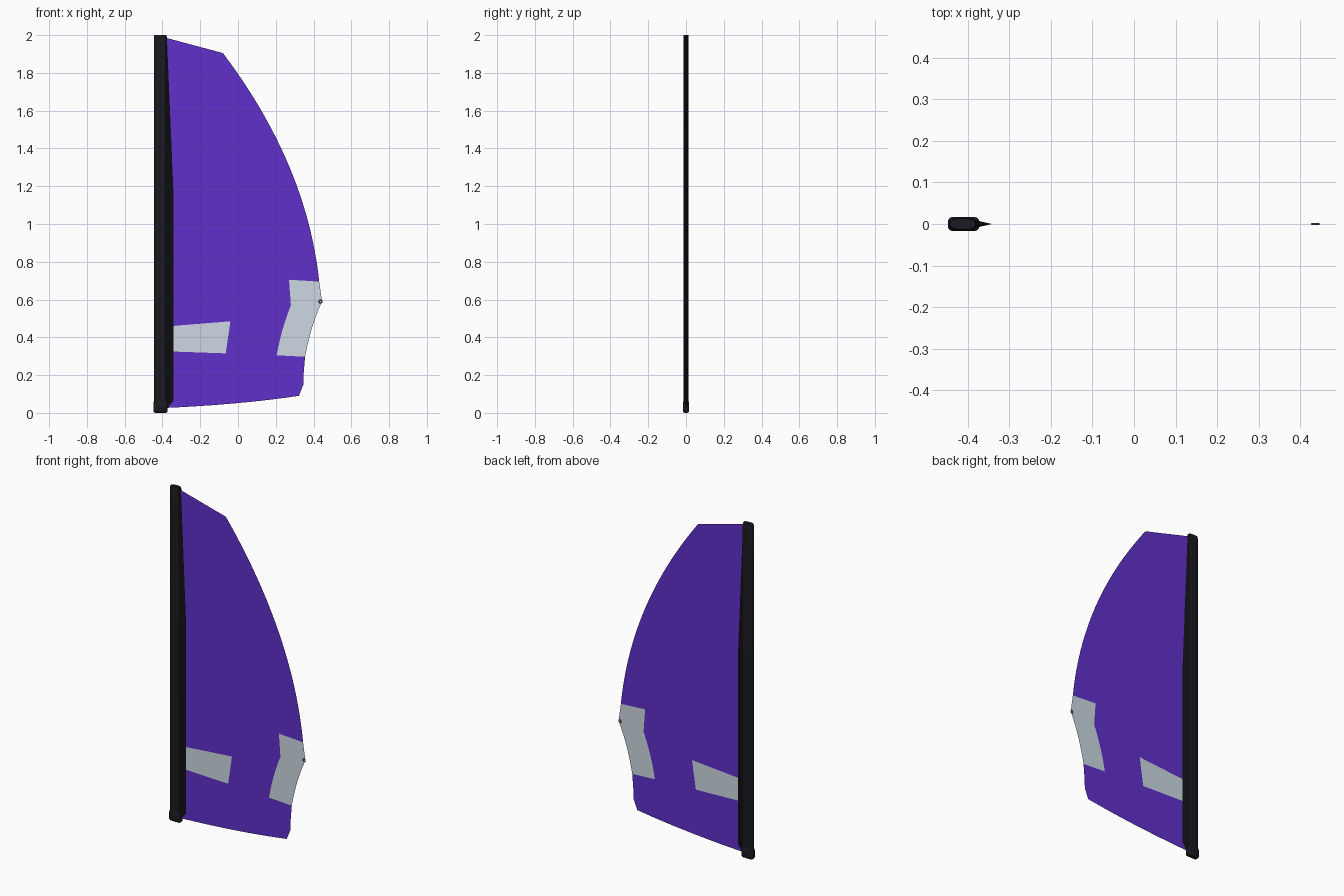
import bpy, bmesh, math
from mathutils import Vector
from mathutils.geometry import delaunay_2d_cdt

if "Cube" in bpy.data.objects:
    bpy.data.objects.remove(bpy.data.objects["Cube"])


def material(name, rgb):
    m = bpy.data.materials.new(name)
    m.diffuse_color = (*rgb, 1)
    m.use_nodes = True
    m.node_tree.nodes["Principled BSDF"].inputs["Base Color"].default_value = m.diffuse_color
    return m


purple = material("purple_cloth", (0.118, 0.03, 0.60))
grey = material("pale_grey_window", (0.61, 0.69, 0.76))
black = material("black_sleeve", (0.010, 0.010, 0.015))
deep_black = material("deep_black_tail", (0.005, 0.005, 0.007))
steel = material("dark_grey_metal", (0.06, 0.07, 0.08))


def make_object(name, bm, mats):
    me = bpy.data.meshes.new(name)
    bm.to_mesh(me)
    bm.free()
    for m in mats:
        me.materials.append(m)
    ob = bpy.data.objects.new(name, me)
    bpy.context.collection.objects.link(ob)
    return ob


def smooth(ob, angle):
    bpy.ops.object.select_all(action='DESELECT')
    ob.select_set(True)
    bpy.context.view_layer.objects.active = ob
    bpy.ops.object.shade_smooth_by_angle(angle=math.radians(angle))


def quad_curve(a, c, b, n):
    """Points on a quadratic curve from a to b pulled towards c."""
    a, c, b = Vector(a), Vector(c), Vector(b)
    return [a * (1 - t) ** 2 + c * 2 * t * (1 - t) + b * t * t
            for t in (i / n for i in range(n + 1))]


def inside(p, poly):
    """Even-odd test of a point against a closed outline."""
    hit = False
    for a, b in zip(poly, poly[1:] + poly[:1]):
        if (a.y > p.y) != (b.y > p.y):
            if p.x < a.x + (p.y - a.y) * (b.x - a.x) / (b.y - a.y):
                hit = not hit
    return hit


# Sail: flat sheet, with the window panels cut in as faces
leech = quad_curve((-0.08, 1.905), (0.364, 1.318), (0.43, 0.695), 24)
clew = [Vector((0.445, 0.59))]
hollow = quad_curve((0.445, 0.59), (0.385, 0.46), (0.355, 0.297), 8)[1:]
tack_side = [Vector((0.347, 0.2)), Vector((0.346, 0.15)), Vector((0.322, 0.09))]
foot = quad_curve((0.322, 0.09), (0.0, 0.043), (-0.39, 0.026), 10)[1:]
outline = leech + clew + hollow + tack_side + foot + [Vector((-0.39, 1.988))]
clew_window = ([leech[-1]] + clew + hollow +
               quad_curve((0.205, 0.305), (0.228, 0.44), (0.28, 0.57), 6) +
               [Vector((0.27, 0.705))])
luff_window = [Vector(p) for p in
               ((-0.35, 0.46), (-0.04, 0.485), (-0.065, 0.315), (-0.35, 0.325))]
pts, edges = [], []
for poly in (outline, clew_window, luff_window):
    s, n = len(pts), len(poly)
    edges += [(s + i, s + (i + 1) % n) for i in range(n)]
    pts += poly
verts, _, faces, *_ = delaunay_2d_cdt(pts, edges, [], 0, 1e-5)
bm = bmesh.new()
vs = [bm.verts.new((v.x, 0, v.y)) for v in verts]
for f in faces:
    mid = sum((verts[i] for i in f), Vector((0, 0))) / len(f)
    if inside(mid, outline):
        face = bm.faces.new([vs[i] for i in f])
        window = inside(mid, clew_window) or inside(mid, luff_window)
        face.material_index = 1 if window else 0
for face in bm.faces:  # all faces look to the front
    face.normal_update()
    if face.normal.y > 0:
        face.normal_flip()
make_object("sail", bm, [purple, grey])


# Mast sleeve: rounded nose section with a wedge tail, lofted up the mast
def section(z, tail, k=1.0):
    half = []
    for i in range(7):  # rounded nose
        a = math.pi / 2 * i / 6
        half.append((-0.424 - 0.022 * math.cos(a), 0.0145 * math.sin(a)))
    half += [(-0.398, 0.0145), (-0.386, 0.0125), (-0.381, 0.009)]
    ring = half + [(tail, 0)] + [(x, -y) for x, y in reversed(half[1:])]
    return [(-0.412 + (x + 0.412) * k, y * k, z) for x, y in ring]


bm = bmesh.new()
rings = [[bm.verts.new(p) for p in section(*s)] for s in (
    (0.028, -0.372), (0.065, -0.342), (1.17, -0.342),
    (1.99, -0.3765), (2.0, -0.378, 0.9))]
for lo, hi in zip(rings, rings[1:]):
    n = len(lo)
    for i in range(n):
        face = bm.faces.new((lo[i], lo[(i + 1) % n], hi[(i + 1) % n], hi[i]))
        face.material_index = 1 if i in (8, 9, 10, 11) else 0  # wedge tail
bm.faces.new(rings[0])
bm.faces.new(rings[-1])
bmesh.ops.recalc_face_normals(bm, faces=bm.faces)
smooth(make_object("mast_sleeve", bm, [black, deep_black]), 25)

# Mast foot: rounded block at the bottom of the sleeve
bm = bmesh.new()
bmesh.ops.create_cube(bm, size=1)
for v in bm.verts:
    v.co = (-0.41 + v.co.x * 0.076, v.co.y * 0.034, 0.0325 + v.co.z * 0.065)
bmesh.ops.bevel(bm, geom=bm.edges[:], offset=0.012, segments=3,
                profile=0.5, affect='EDGES')
smooth(make_object("mast_foot", bm, [black]), 40)

# Clew ring: small metal eyelet at the aft corner
bpy.ops.mesh.primitive_torus_add(
    location=(0.4365, 0, 0.59), rotation=(math.pi / 2, 0, 0),
    major_radius=0.008, minor_radius=0.0025, major_segments=16, minor_segments=6)
ring = bpy.context.object
ring.name = "clew_ring"
ring.data.materials.append(steel)
smooth(ring, 60)
